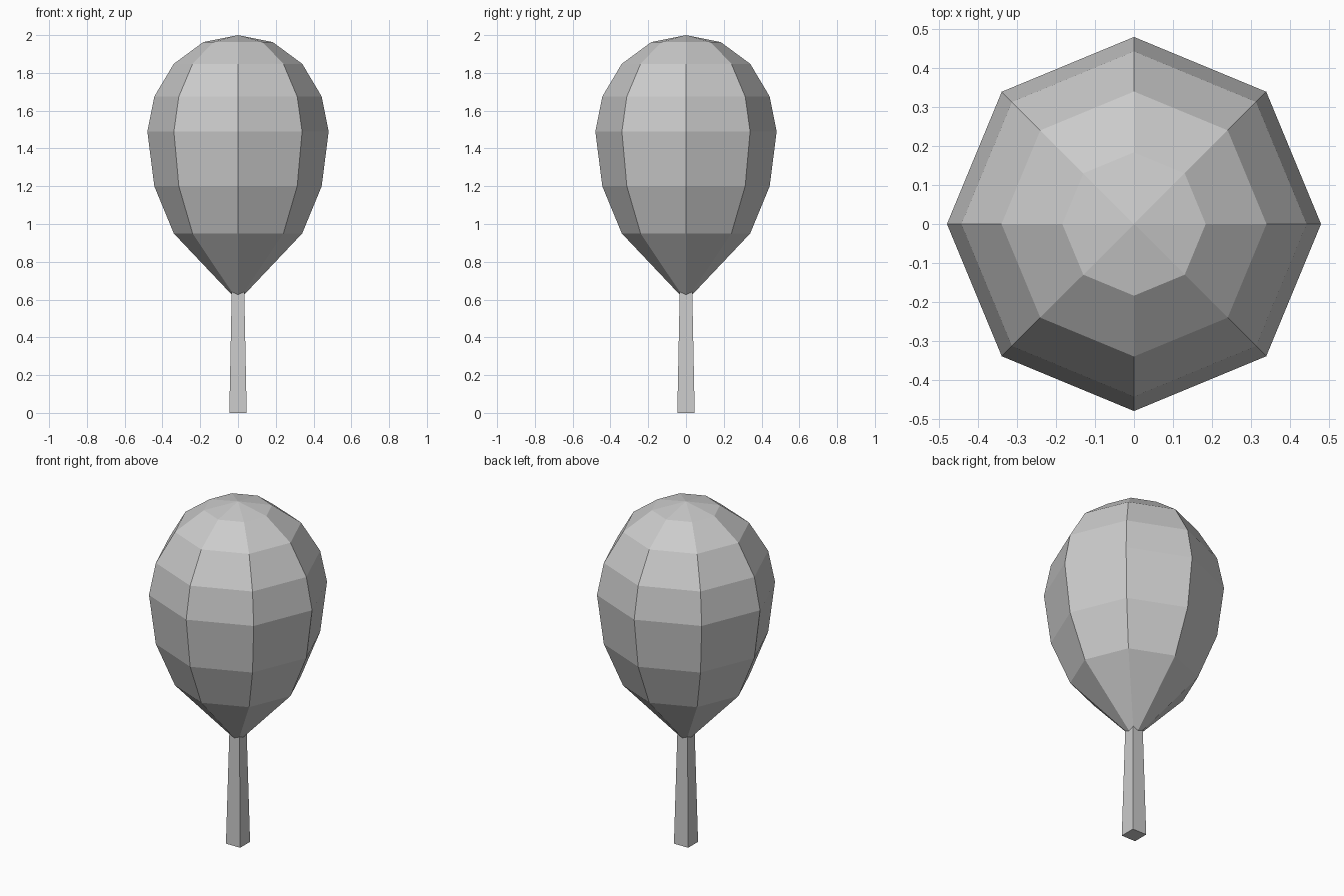
import bpy, bmesh, math

if "Cube" in bpy.data.objects:
    bpy.data.objects.remove(bpy.data.objects["Cube"])


def make_object(name, bm):
    bmesh.ops.recalc_face_normals(bm, faces=bm.faces)
    mesh = bpy.data.meshes.new(name)
    bm.to_mesh(mesh)
    bm.free()
    obj = bpy.data.objects.new(name, mesh)
    bpy.context.collection.objects.link(obj)
    return obj


def lathe(name, profile, sides):
    """Revolve (radius, z) points; zero radius gives a single pole vertex."""
    bm = bmesh.new()
    rings = []
    for r, z in profile:
        n = sides if r > 0 else 1
        rings.append([bm.verts.new((r * math.cos(2 * math.pi * i / sides),
                                    r * math.sin(2 * math.pi * i / sides), z))
                      for i in range(n)])
    for a, b in zip(rings, rings[1:]):
        for i in range(sides):
            j = (i + 1) % sides
            quad = [a[i % len(a)], a[j % len(a)], b[j % len(b)], b[i % len(b)]]
            bm.faces.new(list(dict.fromkeys(quad)))
    return make_object(name, bm)


# Egg-shaped eight-sided foliage with a pinched base
lathe("tree_crown", [(0, 0.62), (0.035, 0.628), (0.34, 0.95), (0.443, 1.2),
                     (0.48, 1.49), (0.443, 1.675), (0.34, 1.848),
                     (0.184, 1.963), (0, 2.0)], 8)

# Square tapered trunk, its top tucked into the crown
bm = bmesh.new()
bmesh.ops.create_cone(bm, cap_ends=True, segments=4, depth=0.65,
                      radius1=0.046 * math.sqrt(2), radius2=0.033 * math.sqrt(2))
trunk = make_object("trunk", bm)
corners = trunk.data.vertices
on_axis = min(abs(corners[0].co.x), abs(corners[0].co.y)) < 1e-4
trunk.rotation_euler.z = math.radians(45) if on_axis else 0
trunk.location.z = 0.325
